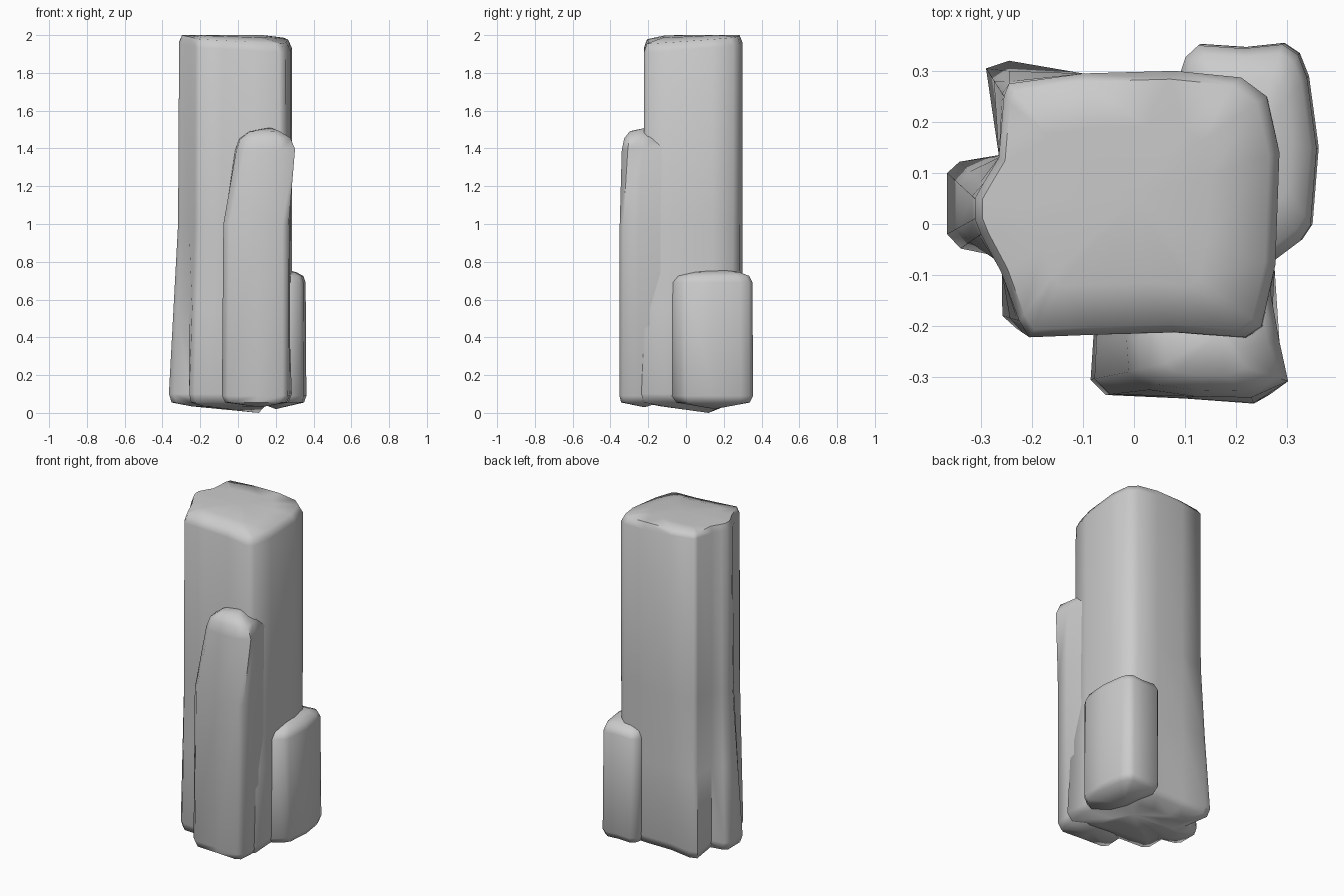
import bpy, bmesh
from mathutils import Vector

if "Cube" in bpy.data.objects:
    bpy.data.objects.remove(bpy.data.objects["Cube"])


def loft(name, low, high, levels, top, bottom, tilt=(0, 0)):
    """Skin matched outlines; levels = (blend, z), caps = (inset scale, z)."""
    bm = bmesh.new()

    def outline(t):
        return [Vector(a).lerp(Vector(b), t) for a, b in zip(low, high)]

    def centred(pts, s):
        c = sum(pts, Vector((0, 0))) / len(pts)
        return [c + (p - c) * s for p in pts]

    rings = []
    lo, hi = outline(levels[0][0]), outline(levels[-1][0])
    for s, z in bottom[:-1]:
        rings.append([(p.x, p.y, z) for p in centred(lo, s)])
    for t, z in levels[:-1]:
        rings.append([(p.x, p.y, z) for p in outline(t)])
    for s, z in [(1, levels[-1][1])] + top[:-1]:
        rings.append([(p.x, p.y, min(top[-1][2], z + s * (tilt[0] * p.x + tilt[1] * p.y)))
                      for p in centred(hi, s)])
    rows = [[bm.verts.new(v) for v in r] for r in rings]
    n = len(low)
    for a, b in zip(rows, rows[1:]):
        for i in range(n):
            j = (i + 1) % n
            bm.faces.new((a[i], a[j], b[j], b[i]))
    for row, tip in ((rows[0], bottom[-1]), (rows[-1], top[-1])):
        v = bm.verts.new(tip)
        for i in range(n):
            bm.faces.new((row[i], row[(i + 1) % n], v))
    bmesh.ops.recalc_face_normals(bm, faces=bm.faces)
    me = bpy.data.meshes.new(name)
    bm.to_mesh(me)
    bm.free()
    ob = bpy.data.objects.new(name, me)
    bpy.context.collection.objects.link(ob)
    bpy.ops.object.select_all(action='DESELECT')
    ob.select_set(True)
    bpy.context.view_layer.objects.active = ob
    bpy.ops.object.shade_smooth_by_angle(angle=1.1)
    return ob


# Tall main column with a ridge on its left side
main_low = [(-.29, .305), (-.245, .32), (-.1, .295), (.08, .295), (.22, .28), (.265, .24),
            (.285, .14), (.275, -.08), (.285, -.23), (.25, -.25), (.08, -.22), (-.12, -.21),
            (-.23, -.205), (-.258, -.18), (-.258, -.065), (-.34, -.048), (-.366, -.02),
            (-.366, .1), (-.342, .122), (-.265, .135)]
main_high = [(-.255, .25), (-.245, .275), (-.1, .295), (.08, .3), (.21, .287), (.26, .25),
             (.285, .14), (.277, -.08), (.25, -.2), (.218, -.222), (.08, -.212), (-.08, -.217),
             (-.205, -.222), (-.225, -.19), (-.26, -.095), (-.3, -.02), (-.312, .01),
             (-.312, .05), (-.295, .08), (-.265, .13)]
loft("main_column", main_low, main_high,
     [(0, .1), (.45, .55), (.9, 1.0), (1, 1.94)],
     top=[(.94, 1.982), (.6, 1.997), (0, .05, 2.0)],
     bottom=[(.6, .035), (.95, .055), (.11, .12, 0)], tilt=(-.06, .08))

# Front column leaning against the main one
front_low = [(-.085, -.305), (-.055, -.335), (.1, -.342), (.235, -.352), (.265, -.335),
             (.275, -.25), (.265, -.12), (-.075, -.12), (-.08, -.23)]
front_high = [(-.01, -.29), (.03, -.325), (.12, -.338), (.23, -.34), (.302, -.308),
              (.285, -.23), (.265, -.12), (0, -.12), (-.015, -.22)]
loft("front_column", front_low, front_high,
     [(0, .09), (.1, 1.0), (1, 1.4)],
     top=[(.85, 1.46), (.5, 1.495), (.17, -.21, 1.51)],
     bottom=[(.9, .055), (.12, -.22, .03)], tilt=(.04, .05))

# Short column at the back right
side_low = [(.095, .3), (.105, .33), (.13, .353), (.22, .347), (.295, .355), (.325, .335),
            (.343, .29), (.362, .15), (.35, .0), (.33, -.03), (.27, -.075), (.18, -.06),
            (.1, .1)]
side_high = [(x - .004, y - .003) for x, y in side_low]
loft("side_column", side_low, side_high,
     [(0, .09), (1, .69)],
     top=[(.9, .725), (.6, .745), (.25, .17, .76)],
     bottom=[(.9, .055), (.2, .15, .02)])
